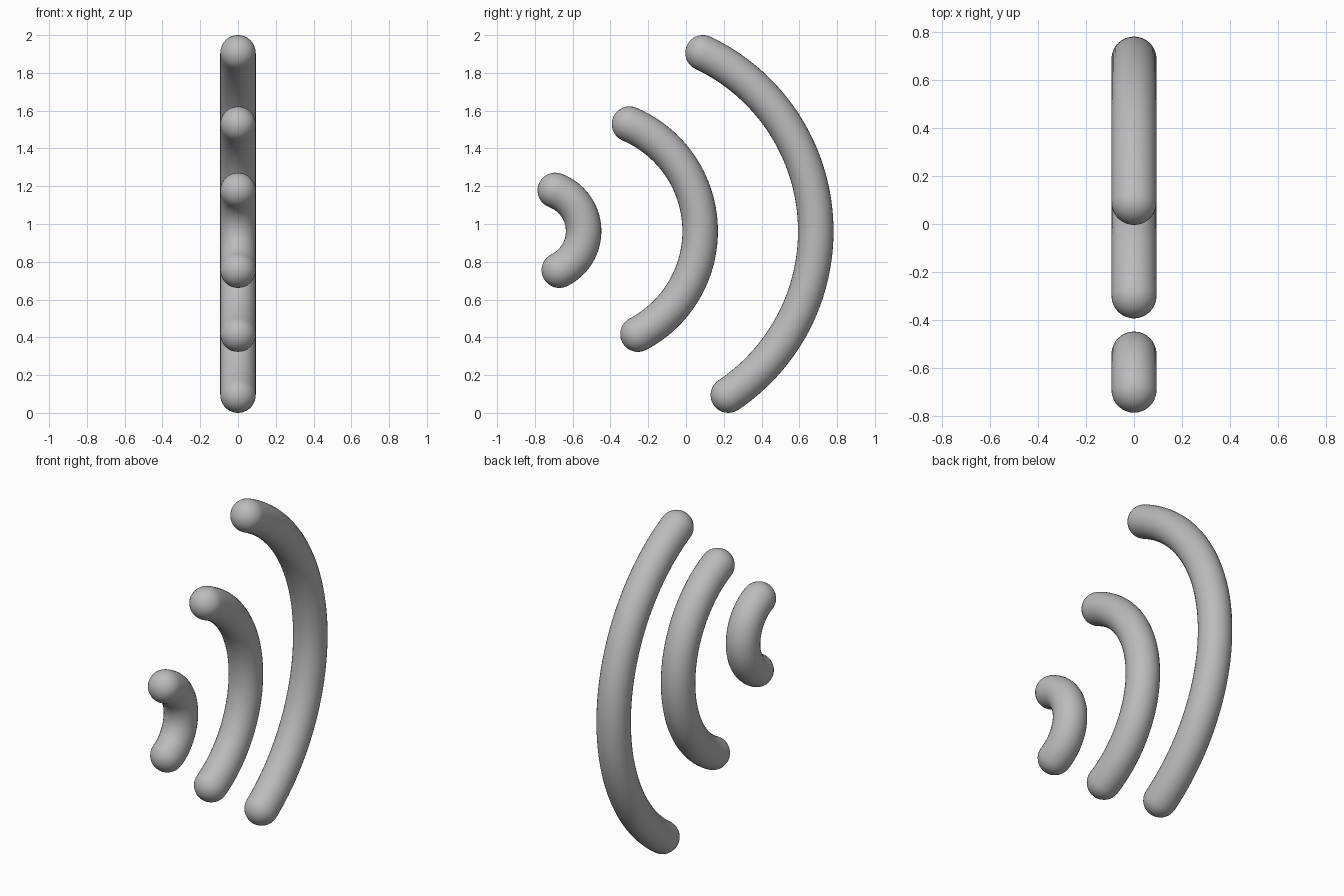
import bpy, bmesh, math
from mathutils import Vector

cube = bpy.data.objects.get("Cube")
if cube:
    bpy.data.objects.remove(cube, do_unlink=True)

TUBE = 0.094      # tube radius
MID_Z = 0.962     # shared height of the arc centres
SIDES = 32
CAP = 8           # rings in each rounded end

grey = bpy.data.materials.new("plain grey")
grey.use_nodes = True
colour = (0.5, 0.5, 0.5, 1)
grey.diffuse_color = colour
grey.node_tree.nodes["Principled BSDF"].inputs["Base Color"].default_value = colour


def arc_tube(name, centre_y, radius, low, high, steps):
    """Round tube swept along an arc in the YZ plane, with hemispherical ends."""
    bm = bmesh.new()
    a0, a1 = math.atan2(low[1] - MID_Z, low[0] - centre_y), \
        math.atan2(high[1] - MID_Z, high[0] - centre_y)

    def place(angle, along, out, side):
        radial = Vector((0, math.cos(angle), math.sin(angle)))
        tangent = Vector((0, -math.sin(angle), math.cos(angle)))
        centre = Vector((0, centre_y, MID_Z)) + radial * radius
        return centre + tangent * along + radial * out + Vector((side, 0, 0))

    # stations: arc angle, shift along the tangent, ring radius
    cap = [math.pi / 2 * i / CAP for i in range(1, CAP)]
    stations = [(a0, -TUBE * math.sin(t), TUBE * math.cos(t)) for t in reversed(cap)]
    stations += [(a0 + (a1 - a0) * i / steps, 0, TUBE) for i in range(steps + 1)]
    stations += [(a1, TUBE * math.sin(t), TUBE * math.cos(t)) for t in cap]

    rings = []
    for angle, along, r in stations:
        turns = [2 * math.pi * k / SIDES for k in range(SIDES)]
        rings.append([bm.verts.new(place(angle, along, r * math.cos(t), r * math.sin(t)))
                      for t in turns])
    for a, b in zip(rings, rings[1:]):
        for k in range(SIDES):
            n = (k + 1) % SIDES
            bm.faces.new((a[k], a[n], b[n], b[k]))

    # close each end at its pole
    for ring, angle, shift in ((rings[0], a0, -TUBE), (rings[-1], a1, TUBE)):
        pole = bm.verts.new(place(angle, shift, 0, 0))
        for k in range(SIDES):
            bm.faces.new((ring[k], ring[(k + 1) % SIDES], pole))

    bmesh.ops.recalc_face_normals(bm, faces=bm.faces)
    for f in bm.faces:
        f.smooth = True
    mesh = bpy.data.meshes.new(name)
    bm.to_mesh(mesh)
    bm.free()
    mesh.materials.append(grey)
    bpy.context.collection.objects.link(bpy.data.objects.new(name, mesh))


# three arcs, front to back; ends given as (y, z)
arc_tube("small_arc", -0.772, 0.23, (-0.671, 0.756), (-0.692, 1.178), 32)
arc_tube("middle_arc", -0.541, 0.616, (-0.254, 0.416), (-0.299, 1.529), 48)
arc_tube("large_arc", -0.358, 1.045, (0.224, 0.094), (0.09, 1.906), 64)
